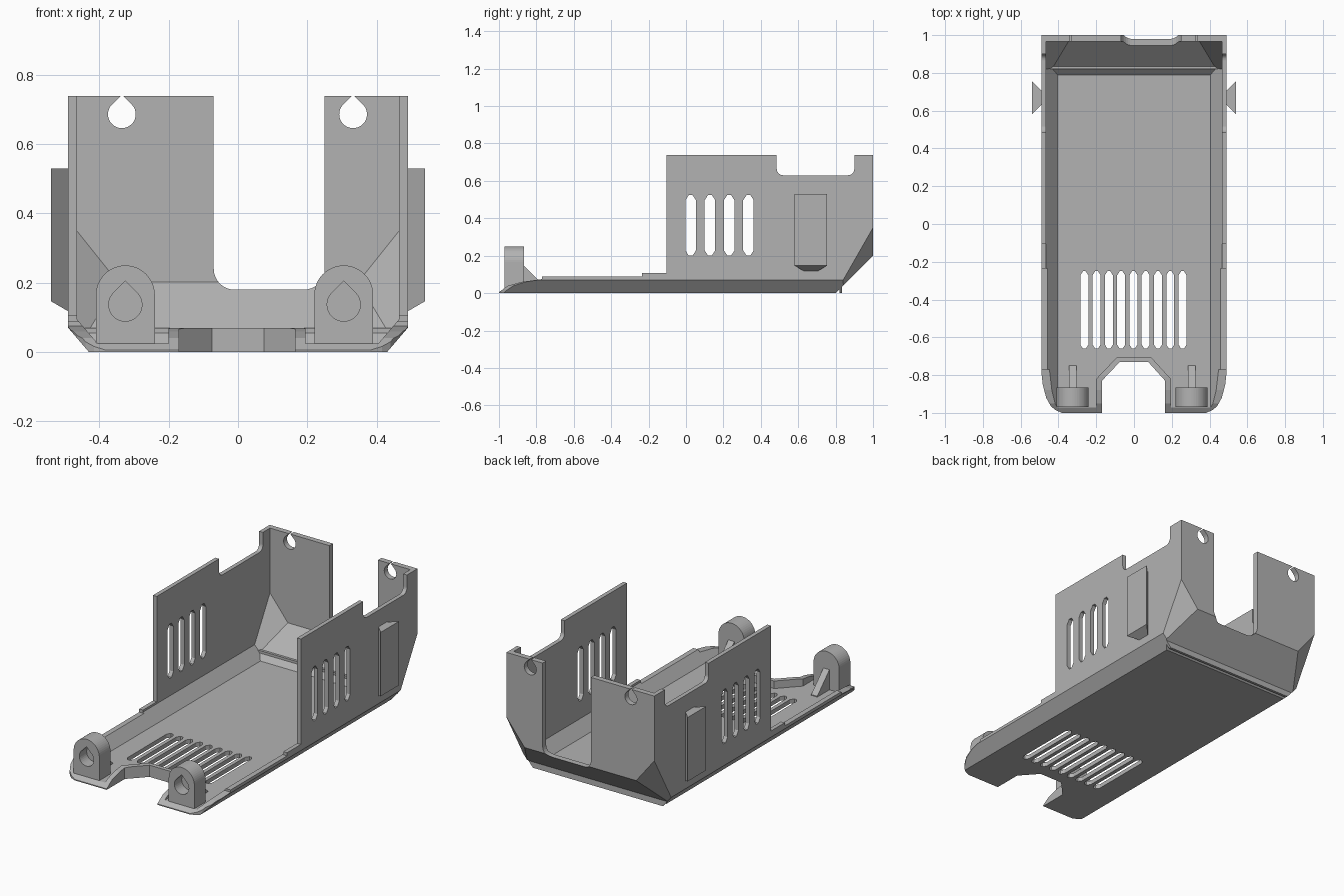
import bpy, bmesh, math
from mathutils import Vector

cube = bpy.data.objects.get("Cube")
if cube:
    bpy.data.objects.remove(cube, do_unlink=True)

grey = bpy.data.materials.new("plain grey")
grey.use_nodes = True
GREY = (0.45, 0.45, 0.45, 1)
grey.diffuse_color = GREY
grey.node_tree.nodes["Principled BSDF"].inputs["Base Color"].default_value = GREY


def finish(name, bm):
    bmesh.ops.recalc_face_normals(bm, faces=bm.faces)
    mesh = bpy.data.meshes.new(name)
    bm.to_mesh(mesh)
    bm.free()
    mesh.materials.append(grey)
    ob = bpy.data.objects.new(name, mesh)
    bpy.context.collection.objects.link(ob)
    return ob


def prism(name, pts, axis, lo, hi):
    """Extrude a 2D outline along an axis."""
    place = {"x": lambda a, b: (lo, a, b),
             "y": lambda a, b: (a, lo, b),
             "z": lambda a, b: (a, b, lo)}[axis]
    bm = bmesh.new()
    face = bm.faces.new([bm.verts.new(place(a, b)) for a, b in pts])
    ext = bmesh.ops.extrude_face_region(bm, geom=[face])
    step = Vector([(hi - lo) * (axis == c) for c in "xyz"])
    for v in ext["geom"]:
        if isinstance(v, bmesh.types.BMVert):
            v.co += step
    return finish(name, bm)


def hull(name, lo, hi, planes):
    """A box trimmed by planes given as (point, outward normal)."""
    bm = bmesh.new()
    bmesh.ops.create_cube(bm, size=1)
    for v in bm.verts:
        v.co = [l + (c + 0.5) * (h - l) for c, l, h in zip(v.co, lo, hi)]
    for co, no in planes:
        geom = bm.verts[:] + bm.edges[:] + bm.faces[:]
        cut = bmesh.ops.bisect_plane(bm, geom=geom, plane_co=co, plane_no=no, clear_outer=True)
        edges = [e for e in cut["geom_cut"] if isinstance(e, bmesh.types.BMEdge)]
        if edges:
            bmesh.ops.edgeloop_fill(bm, edges=edges)
    return finish(name, bm)


def carve(ob, cutters):
    for c in cutters:
        c.hide_render = True
        mod = ob.modifiers.new("cut", "BOOLEAN")
        mod.operation, mod.solver, mod.object = "DIFFERENCE", "EXACT", c
    deps = bpy.context.evaluated_depsgraph_get()
    mesh = bpy.data.meshes.new_from_object(ob.evaluated_get(deps))
    ob.modifiers.clear()
    ob.data = mesh
    for c in cutters:
        bpy.data.objects.remove(c, do_unlink=True)


def arc(cx, cy, r, start, end, n=8):
    return [(cx + r * math.cos(math.radians(start + (end - start) * i / n)),
             cy + r * math.sin(math.radians(start + (end - start) * i / n)))
            for i in range(n + 1)]


def slot(c, half, lo, hi):
    """Vertical slot with chamfered ends."""
    t = half * 0.35
    return [(c - half, lo + half), (c - t, lo), (c + t, lo), (c + half, lo + half),
            (c + half, hi - half), (c + t, hi), (c - t, hi), (c - half, hi - half)]


def teardrop(x, z, r):
    return arc(x, z, r, 135, 405, 24) + [(x, z + r * 1.414)]


def u_shape(left, right, bottom, top, r):
    return ([(right, top), (left, top)] + arc(left + r, bottom + r, r, 180, 270)
            + arc(right - r, bottom + r, r, 270, 360))


def side_profile():
    """Everything above the open front and its low rim."""
    return prism("front_cutter", [(-1.1, 0.006), (-1, 0.006), (-0.95, 0.04), (-0.88, 0.06),
                 (-0.77, 0.075), (-0.77, 0.088), (-0.235, 0.088), (-0.235, 0.107),
                 (-0.105, 0.107), (-0.105, 0.9), (-1.1, 0.9)], "x", -0.7, 0.7)


# Shell: chamfered outer hull minus a matching inner hull
def chamfers(side, back, corner):
    planes = [(back, (0, 1, -1))]
    for s in (-1, 1):
        planes.append(((s * side[0], 0, side[1]), (s * 0.07, 0, -0.06)))
        planes.append(((s * corner[0], corner[1], corner[2]), (s * 0.24, 0.336, -0.192)))
    return planes


shell = hull("shell", (-0.49, -1, 0), (0.49, 1, 0.738),
             chamfers((0.43, 0), (0, 1, 0.2), (0.49, 1, 0.35)))
cutters = [hull("inner_cutter", (-0.465, -1.2, 0.025), (0.465, 0.967, 1),
                chamfers((0.405, 0.025), (0, 0.965, 0.2), (0.465, 0.967, 0.35))),
           side_profile()]

# Rounded front corners and front notch
for s in (-1, 1):
    corner = [(0.6, -0.78), (0.491, -0.78), (0.483, -0.85), (0.465, -0.92), (0.44, -0.965),
              (0.415, -0.985), (0.38, -1.001), (0.38, -1.1), (0.6, -1.1)]
    cutters.append(prism("corner_cutter", [(s * x, y) for x, y in corner], "z", -0.1, 0.3))
notch = [(-0.17, -0.83), (-0.075, -0.73), (0.075, -0.73), (0.165, -0.83)]
cutters.append(prism("notch_cutter", [(-0.17, -1.1)] + notch + [(0.165, -1.1)], "z", -0.1, 0.3))

# Wall top recess, rear opening, hanging holes, vents
cutters.append(prism("recess_cutter", u_shape(0.485, 0.9, 0.63, 0.9, 0.035), "x", -0.7, 0.7))
cutters.append(prism("rear_cutter", u_shape(-0.07, 0.25, 0.18, 0.9, 0.06), "y", 0.7, 1.1))
for x in (-0.335, 0.332):
    cutters.append(prism("hole_cutter", teardrop(x, 0.686, 0.04), "y", 0.9, 1.1))
for i in range(4):
    cutters.append(prism("vent_cutter", slot(0.025 + i * 0.103, 0.028, 0.2, 0.525), "x", -0.7, 0.7))
for i in range(9):
    cutters.append(prism("vent_cutter", slot(-0.263 + i * 0.065, 0.021, -0.66, -0.25), "z", -0.1, 0.1))
carve(shell, cutters)

# Raised lip round the front notch
lip_outer = [(0.195, -0.82), (0.09, -0.705), (-0.09, -0.705), (-0.2, -0.82)]
lip = prism("notch_lip", [(-0.2, -0.998), (-0.17, -0.998)] + notch
            + [(0.165, -0.998), (0.195, -0.998)] + lip_outer, "z", 0, 0.07)
carve(lip, [side_profile()])

# Step where the floor meets the sloped back
prism("rear_step", [(-0.43, 0), (0.43, 0), (0.49, 0.07), (-0.49, 0.07)], "y", 0.82, 0.835)

# Front lugs with blind teardrop holes and gussets
for side, x in (("right", -0.325), ("left", 0.305)):
    outline = [(x - 0.085, 0.02), (x + 0.085, 0.02)] + arc(x, 0.165, 0.085, 0, 180, 24)
    lug = prism(side + "_lug", outline, "y", -0.97, -0.865)
    carve(lug, [prism("lug_cutter", teardrop(x, 0.137, 0.048), "y", -1.1, -0.9)])
    prism(side + "_gusset", [(-0.87, 0.02), (-0.87, 0.15), (-0.75, 0.03), (-0.75, 0.02)],
          "x", x - 0.02, x + 0.02)

# Dovetail clips on the side walls
for side, s in (("right", -1), ("left", 1)):
    bm = bmesh.new()
    for x, ys, zs in ((0.54, (0.58, 0.755), (0.147, 0.53)), (0.485, (0.635, 0.7), (0.115, 0.53))):
        for y in ys:
            for z in zs:
                bm.verts.new((s * x, y, z))
    bmesh.ops.convex_hull(bm, input=bm.verts)
    finish(side + "_clip", bm)
